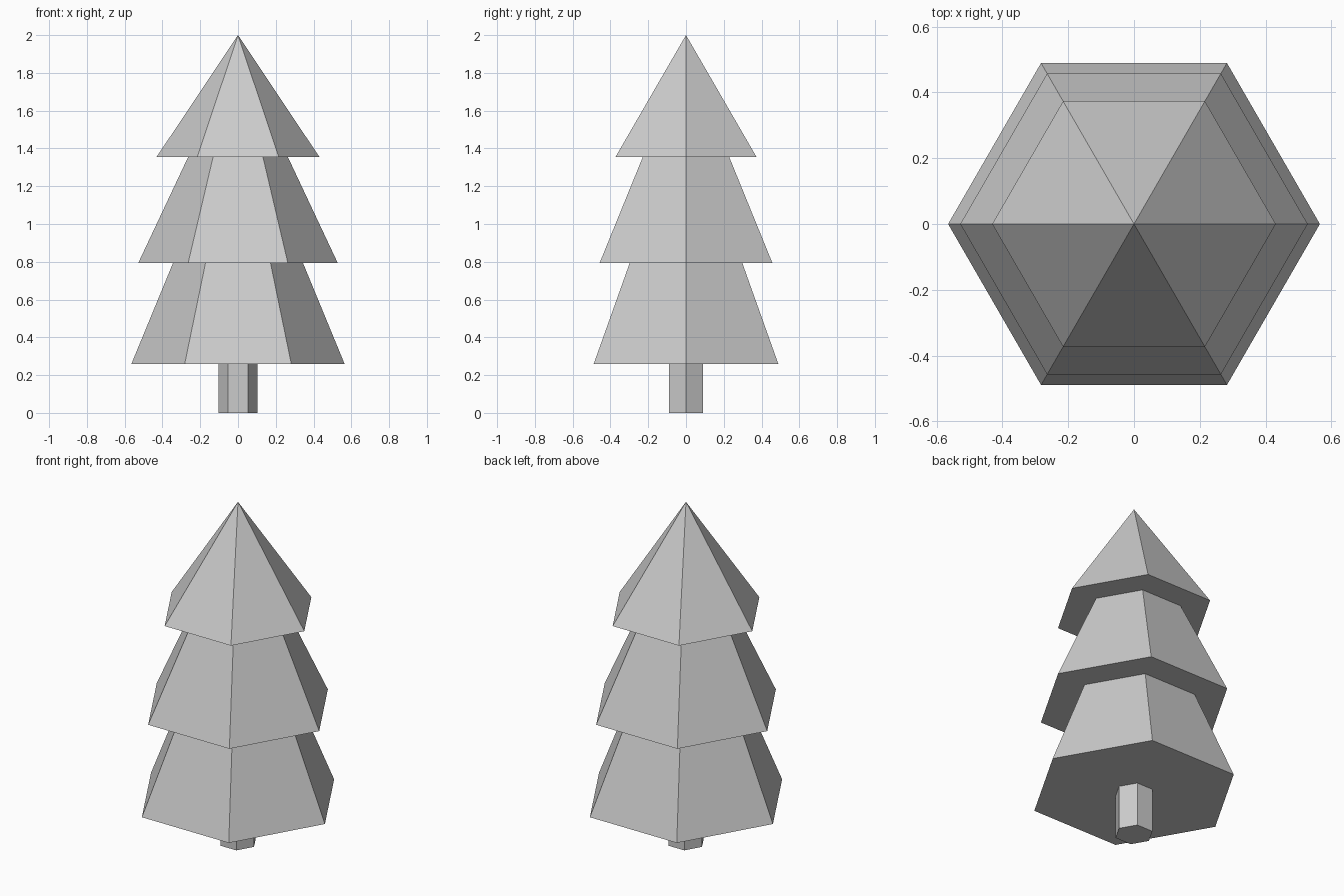
import bpy, bmesh, math

if "Cube" in bpy.data.objects:
    bpy.data.objects.remove(bpy.data.objects["Cube"])

SIDES = 6


def lathe(name, profile):
    """Sweep (radius, z) points into a flat-faced six-sided shell; radius 0 closes to a point."""
    bm = bmesh.new()
    rings = []
    for r, z in profile:
        if r == 0:
            rings.append([bm.verts.new((0, 0, z))] * SIDES)
        else:
            rings.append([bm.verts.new((r * math.cos(math.tau * i / SIDES),
                                        r * math.sin(math.tau * i / SIDES), z))
                          for i in range(SIDES)])
    for low, high in zip(rings, rings[1:]):
        for i in range(SIDES):
            j = (i + 1) % SIDES
            corners = dict.fromkeys((low[i], low[j], high[j], high[i]))
            bm.faces.new(list(corners))
    mesh = bpy.data.meshes.new(name)
    bm.to_mesh(mesh)
    bm.free()
    obj = bpy.data.objects.new(name, mesh)
    bpy.context.collection.objects.link(obj)
    return obj


TRUNK_R, TRUNK_TOP = 0.104, 0.258

# Trunk: capped at the ground, meets the underside of the foliage
lathe("trunk", [(0, 0), (TRUNK_R, 0), (TRUNK_R, TRUNK_TOP)])

# Foliage: three overhanging tiers with flat undersides, ending in a point
lathe("foliage", [
    (TRUNK_R, TRUNK_TOP), (0.565, TRUNK_TOP), (0.344, 0.794),   # lower tier
    (0.528, 0.794), (0.264, 1.355),                             # middle tier
    (0.431, 1.355), (0, 2.0),                                   # top tier
])
